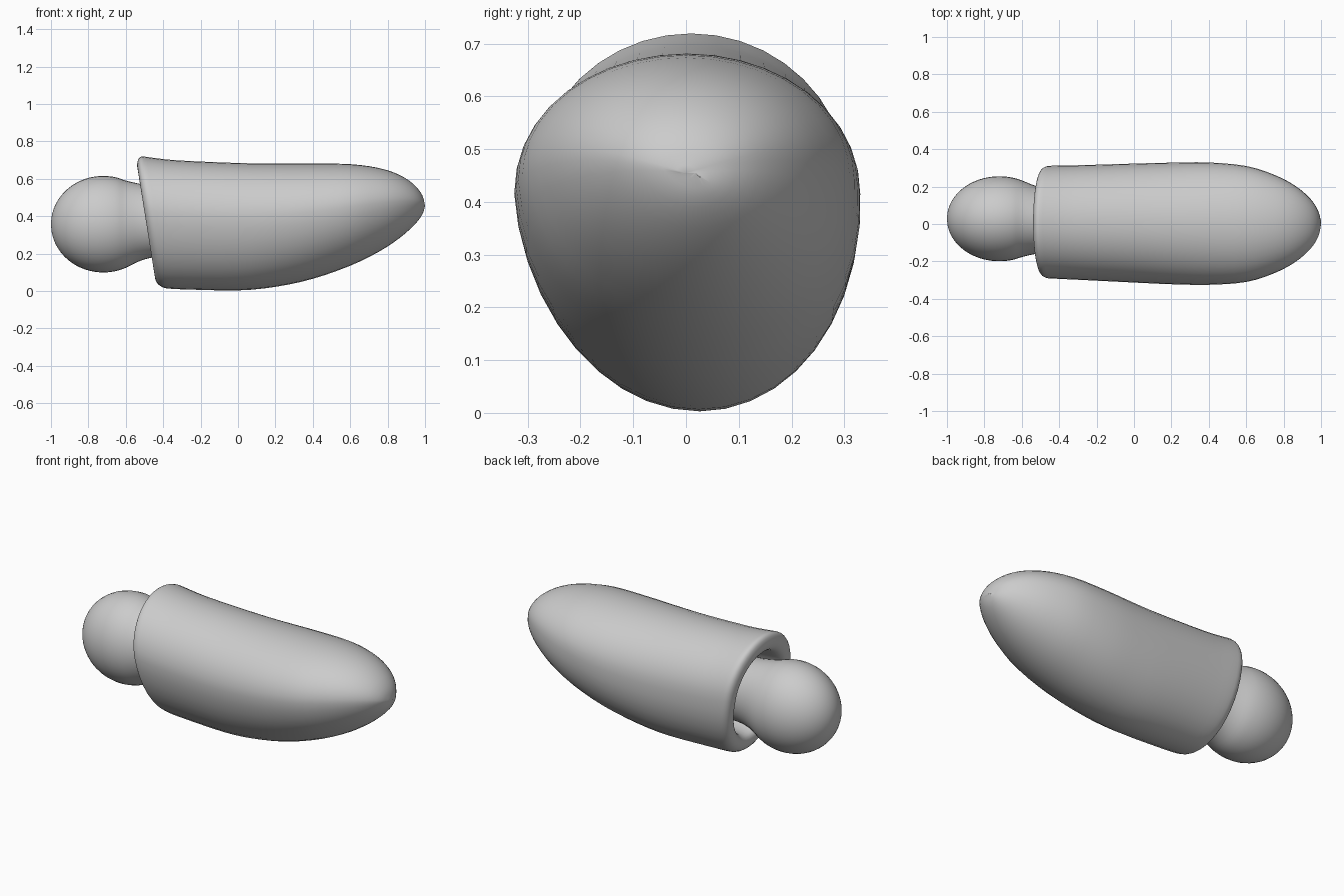
import bpy, bmesh, math
from mathutils import Vector

cube = bpy.data.objects.get("Cube")
if cube:
    bpy.data.objects.remove(cube, do_unlink=True)

grey = bpy.data.materials.new("plain_grey")
grey.use_nodes = True
colour = (0.6, 0.6, 0.6, 1)
grey.diffuse_color = colour
grey.node_tree.nodes["Principled BSDF"].inputs["Base Color"].default_value = colour

SIDES = 40


def smooth_path(rows, steps):
    """Catmull-Rom resampling of section rows."""
    pts = [Vector(r) for r in rows]
    pts = [pts[0]] + pts + [pts[-1]]
    out = []
    for a, b, c, d in zip(pts, pts[1:], pts[2:], pts[3:]):
        for i in range(steps):
            t = i / steps
            out.append(b + (c - a) * t / 2 + (a * 2 - b * 5 + c * 4 - d) * t**2 / 2
                       + (b * 3 - a - c * 3 + d) * t**3 / 2)
    return out + [pts[-1]]


def loft(name, rows, split, lean, steps=3):
    """Skin egg-shaped sections (x, top, bottom, half width, y centre, tilt)."""
    bm = bmesh.new()
    rings = []
    for x, top, bottom, half, yc, tilt in smooth_path(rows, steps):
        zc = bottom + split * (top - bottom)
        ring = []
        for k in range(SIDES):
            a = math.tau * k / SIDES
            s = math.sin(a)
            z = zc + s * ((top - zc) if s > 0 else (zc - bottom))
            y = yc + half * math.cos(a) - lean * min(s, 0)
            ring.append(bm.verts.new((x + tilt * (0.38 - z), y, z)))
        rings.append(ring)
    for r, q in zip(rings, rings[1:]):
        for k in range(SIDES):
            n = (k + 1) % SIDES
            bm.faces.new((r[k], r[n], q[n], q[k]))
    bm.faces.new(rings[0])
    bm.faces.new(rings[-1])
    bmesh.ops.remove_doubles(bm, verts=bm.verts, dist=0.0005)
    bmesh.ops.recalc_face_normals(bm, faces=bm.faces)
    mesh = bpy.data.meshes.new(name)
    bm.to_mesh(mesh)
    bm.free()
    mesh.materials.append(grey)
    obj = bpy.data.objects.new(name, mesh)
    bpy.context.collection.objects.link(obj)
    bpy.ops.object.select_all(action="DESELECT")
    obj.select_set(True)
    bpy.context.view_layer.objects.active = obj
    bpy.ops.object.shade_smooth_by_angle(angle=math.radians(50))
    return obj


# Hollow sleeve: socket floor, socket wall, rounded tilted rim, body, blunt tip
loft("sleeve", [
    (-0.20, 0.58, 0.15, 0.19, 0.01, 0.16),
    (-0.40, 0.60, 0.13, 0.205, 0.01, 0.16),
    (-0.47, 0.615, 0.115, 0.215, 0.01, 0.16),
    (-0.492, 0.65, 0.08, 0.24, 0.01, 0.16),
    (-0.488, 0.69, 0.045, 0.275, 0.01, 0.16),
    (-0.465, 0.718, 0.022, 0.297, 0.01, 0.16),
    (-0.42, 0.713, 0.013, 0.302, 0.01, 0.13),
    (-0.30, 0.698, 0.008, 0.306, 0.008, 0.07),
    (0.00, 0.684, 0.003, 0.318, 0.005, 0),
    (0.20, 0.681, 0.022, 0.325, 0.003, 0),
    (0.40, 0.681, 0.065, 0.327, 0.002, 0),
    (0.60, 0.678, 0.135, 0.310, 0, 0),
    (0.75, 0.658, 0.208, 0.263, 0, 0),
    (0.86, 0.622, 0.280, 0.205, 0, 0),
    (0.94, 0.570, 0.350, 0.137, 0, 0),
    (0.985, 0.512, 0.408, 0.068, 0, 0),
    (1.00, 0.455, 0.455, 0, 0, 0),
], 0.58, 0.02)

# Ball end with a narrowing neck that runs into the socket
ball = []
for i in range(12):
    a = math.radians(i * 10.5)
    r = math.sin(a)
    ball.append((-0.72 - 0.28 * math.cos(a), 0.357 + 0.258 * r,
                 0.357 - 0.258 * r, 0.227 * r, 0.028, 0))
neck = [
    (-0.53, 0.574, 0.158, 0.183, 0.022, 0),
    (-0.46, 0.560, 0.178, 0.172, 0.015, 0),
    (-0.36, 0.552, 0.185, 0.168, 0.01, 0),
    (-0.18, 0.550, 0.185, 0.168, 0.01, 0),
]
loft("ball_and_neck", ball + neck, 0.5, 0)
